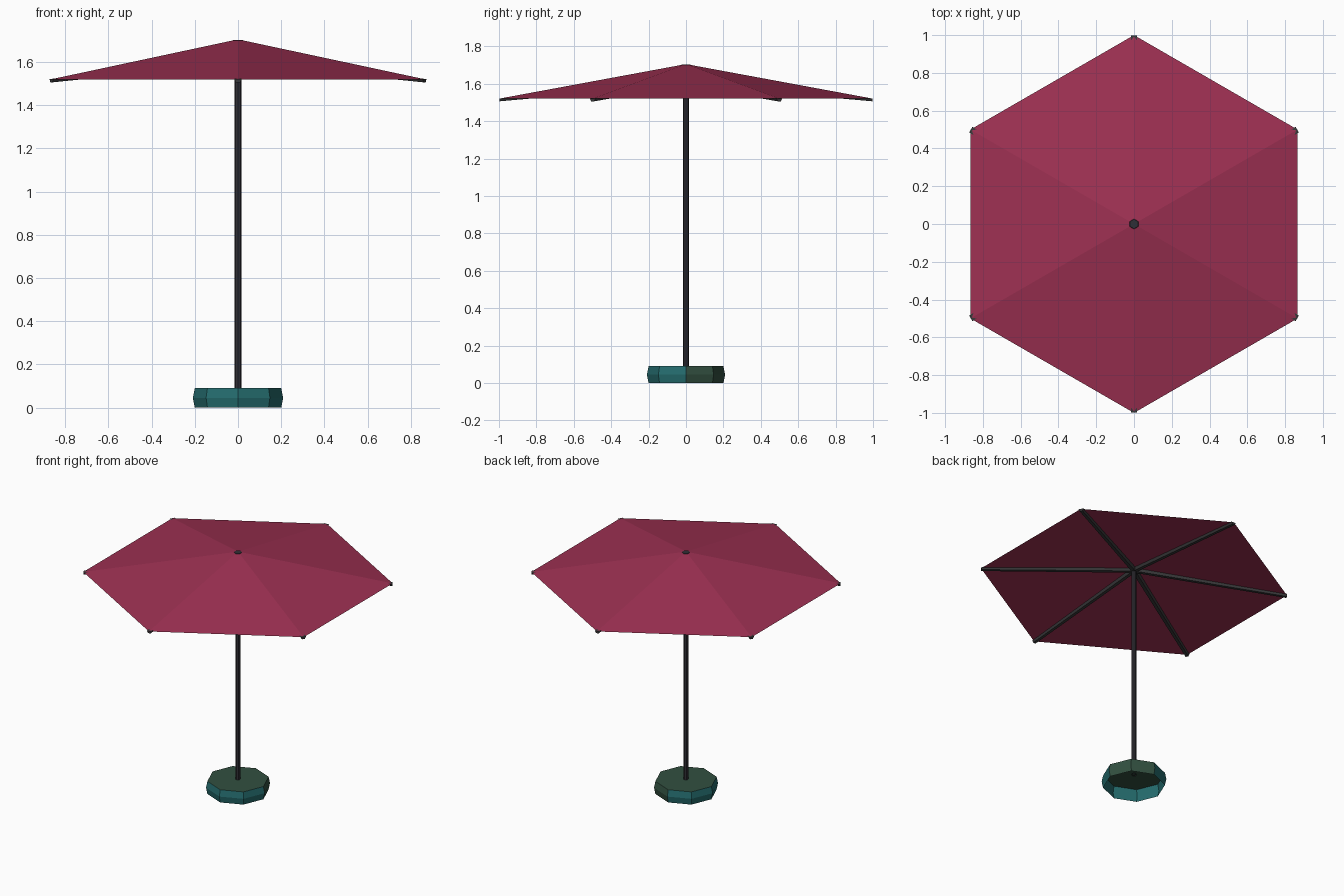
import bpy, bmesh, math

if "Cube" in bpy.data.objects:
    bpy.data.objects.remove(bpy.data.objects["Cube"])

def material(name, rgb):
    m = bpy.data.materials.new(name)
    m.diffuse_color = (*rgb, 1)
    m.use_nodes = True
    m.node_tree.nodes["Principled BSDF"].inputs["Base Color"].default_value = m.diffuse_color
    return m

crimson = material("crimson cloth", (0.34, 0.030, 0.085))
dark_metal = material("dark metal", (0.030, 0.028, 0.036))
rib_grey = material("rib grey", (0.042, 0.042, 0.044))
teal = material("teal", (0.018, 0.150, 0.155))
green = material("dark green", (0.032, 0.080, 0.052))

def finish(name, bm, mats):
    me = bpy.data.meshes.new(name)
    bm.normal_update()
    bm.to_mesh(me)
    bm.free()
    for m in mats:
        me.materials.append(m)
    ob = bpy.data.objects.new(name, me)
    bpy.context.collection.objects.link(ob)
    return ob

def lathe(name, profile, sides, mats, start=0.0, cap_first=False, cap_last=False):
    """Stack of polygon rings (radius, z), joined by flat faces."""
    bm = bmesh.new()
    rings = []
    for r, z in profile:
        rings.append([bm.verts.new((r * math.cos(start + i * math.tau / sides),
                                    r * math.sin(start + i * math.tau / sides), z))
                      for i in range(sides)])
    for a, b in zip(rings, rings[1:]):
        for i in range(sides):
            j = (i + 1) % sides
            bm.faces.new((a[i], a[j], b[j], b[i]))
    if cap_first:
        bm.faces.new(rings[0][::-1])
    if cap_last:
        bm.faces.new(rings[-1])
    return finish(name, bm, mats)

# Base: octagonal shell, open underneath; green top and one green quarter
base = lathe("base", [(0.20, 0), (0.209, 0.045), (0.20, 0.09)], 8,
             [teal, green], cap_last=True)
for p in base.data.polygons:
    c = p.center
    if p.normal.z > 0.9 or (c.x > 0.02 and c.y > 0.02):
        p.material_index = 1

# Pole
lathe("pole", [(0.016, 0.085), (0.016, 1.69)], 8, [dark_metal], cap_last=True)

# Canopy: six-sided, shallow underside and raised top
lathe("canopy", [(0.016, 1.612), (1.0, 1.52), (0.027, 1.70)], 6, [crimson],
      start=math.pi / 6)

# Small dark cap closing the canopy top
lathe("top_cap", [(0.027, 1.699), (0.025, 1.702)], 6, [dark_metal],
      start=math.pi / 6, cap_last=True)

# Ribs: tapering bars under each canopy ridge
section = [(-0.018, 0.0), (-0.010, -0.016), (0.010, -0.016), (0.018, 0.0)]
for k in range(6):
    a = math.pi / 6 + k * math.pi / 3
    bm = bmesh.new()
    ends = []
    for r, z, s in ((0.998, 1.521, 0.95), (0.0, 1.613, 1.15)):
        ends.append([bm.verts.new((r * math.cos(a) - u * s * math.sin(a),
                                   r * math.sin(a) + u * s * math.cos(a),
                                   z + w * s)) for u, w in section])
    for i in range(4):
        j = (i + 1) % 4
        bm.faces.new((ends[0][i], ends[0][j], ends[1][j], ends[1][i]))
    bm.faces.new(ends[0])
    bm.faces.new(ends[1])
    bmesh.ops.recalc_face_normals(bm, faces=bm.faces)
    finish("rib_%d" % (k + 1), bm, [rib_grey])
